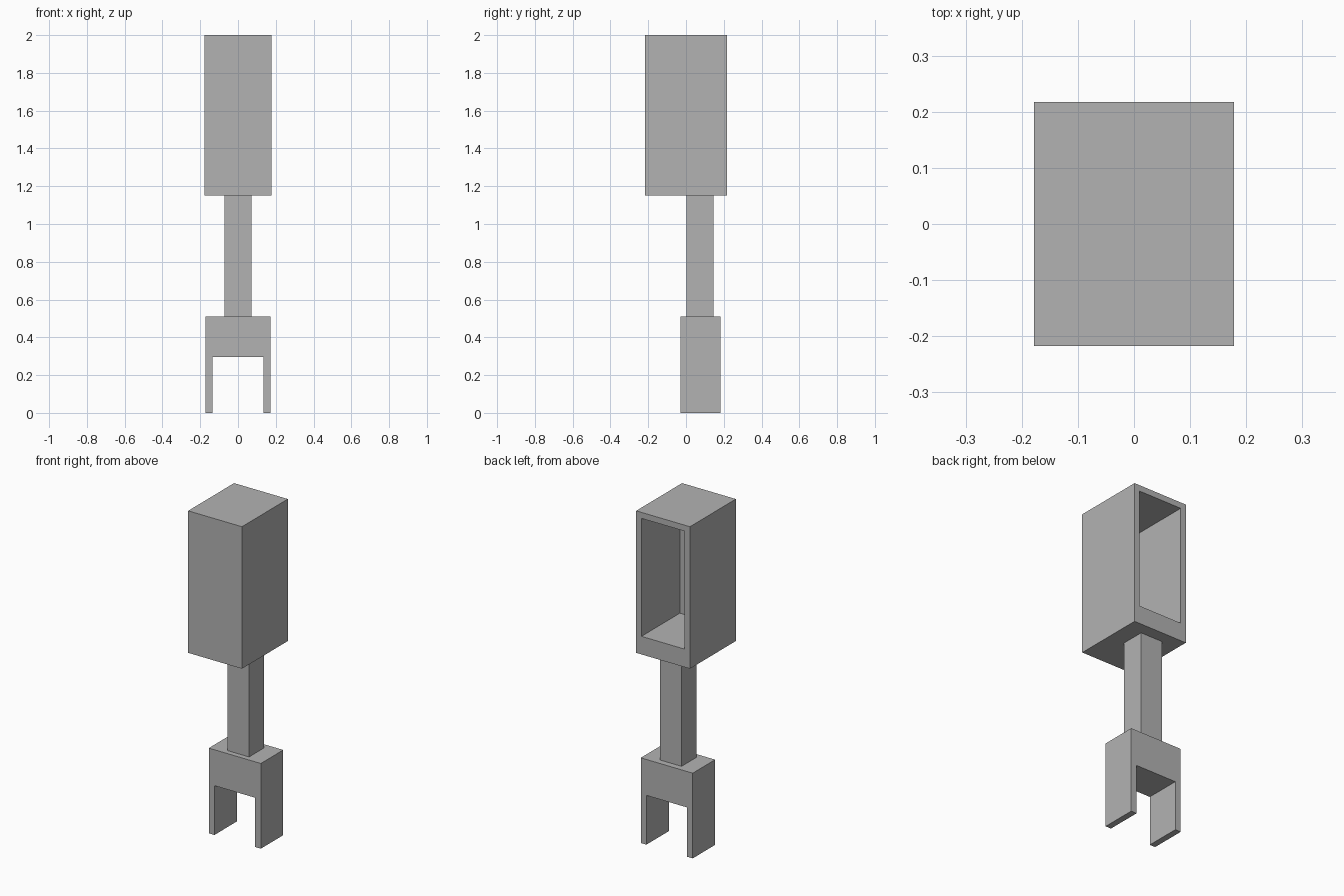
import bpy
import bmesh

cube = bpy.data.objects.get("Cube")
if cube:
    bpy.data.objects.remove(cube, do_unlink=True)

GREY = (0.45, 0.45, 0.45, 1.0)
grey = bpy.data.materials.new("plain grey")
grey.use_nodes = True
grey.diffuse_color = GREY
grey.node_tree.nodes["Principled BSDF"].inputs["Base Color"].default_value = GREY


def finish(name, bm):
    """Turn a bmesh into a flat-shaded grey object."""
    bmesh.ops.recalc_face_normals(bm, faces=bm.faces)
    mesh = bpy.data.meshes.new(name)
    bm.to_mesh(mesh)
    bm.free()
    mesh.materials.append(grey)
    obj = bpy.data.objects.new(name, mesh)
    bpy.context.collection.objects.link(obj)
    return obj


def prism(name, profile, y_front, y_back):
    """Extrude an outline in x and z along y."""
    bm = bmesh.new()
    face = bm.faces.new([bm.verts.new((x, y_front, z)) for x, z in profile])
    moved = bmesh.ops.extrude_face_region(bm, geom=[face])["geom"]
    verts = [v for v in moved if isinstance(v, bmesh.types.BMVert)]
    bmesh.ops.translate(bm, verts=verts, vec=(0, y_back - y_front, 0))
    return finish(name, bm)


def rectangle(half, bottom, top):
    return [(-half, bottom), (half, bottom), (half, top), (-half, top)]


# Fork: a block with two prongs, open from front to back
half_fork = [(0.172, 0.51), (0.172, 0), (0.135, 0), (0.135, 0.295)]
fork = half_fork + [(-x, z) for x, z in reversed(half_fork)]
prism("fork", fork, -0.03, 0.182)

# Neck: a square post set towards the back
prism("neck", rectangle(0.072, 0.51, 1.15), 0.002, 0.145)

# Housing: a tall box hollowed out from the back
housing = prism("housing", rectangle(0.178, 1.15, 2.0), -0.217, 0.217)
cutter = prism("housing_cutter", rectangle(0.143, 1.258, 1.964), -0.146, 0.3)
cutter.hide_render = True
cutter.hide_set(True)
cut = housing.modifiers.new("hollow", "BOOLEAN")
cut.operation = "DIFFERENCE"
cut.solver = "EXACT"
cut.object = cutter
